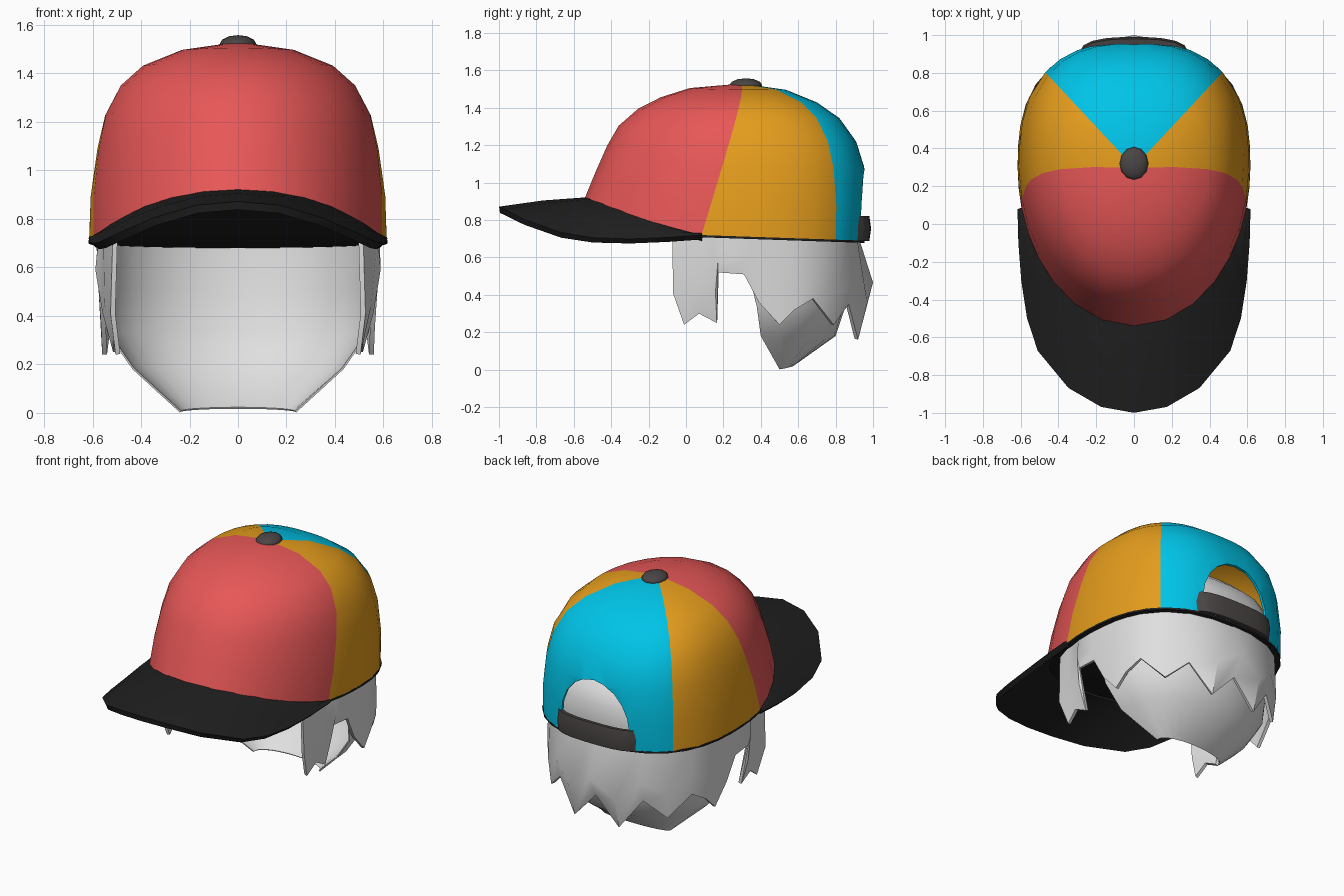
import bpy, bmesh, math
from mathutils import Vector

if "Cube" in bpy.data.objects:
    bpy.data.objects.remove(bpy.data.objects["Cube"])


def material(name, rgb):
    m = bpy.data.materials.new(name)
    m.diffuse_color = (*rgb, 1)
    m.use_nodes = True
    m.node_tree.nodes["Principled BSDF"].inputs["Base Color"].default_value = m.diffuse_color
    return m


RED = material("red", (0.80, 0.095, 0.095))
ORANGE = material("orange", (0.78, 0.335, 0.012))
TEAL = material("teal", (0.0, 0.55, 0.80))
BLACK = material("black", (0.014, 0.014, 0.014))
GREY = material("dark_grey", (0.07, 0.06, 0.06))
WHITE = material("hair_white", (0.74, 0.74, 0.74))

YC, TOP = 0.3, 1.53          # crown axis and height
LEVELS = [0, .22, .46, .63, .78, .88, .96, 1]
WIDTH = [.615, .608, .580, .548, .484, .392, .23, 0]
FRONT = [.84, .785, .72, .66, .555, .435, .28, 0]
BACK = [.652, .663, .655, .61, .52, .40, .235, 0]


def lerp_table(t, xs, ys):
    for i in range(len(xs) - 1):
        if t <= xs[i + 1]:
            f = (t - xs[i]) / (xs[i + 1] - xs[i])
            return ys[i] + (ys[i + 1] - ys[i]) * max(f, 0)
    return ys[-1]


def rim_z(y):
    return lerp_table(y, [-.54, -.22, .08, .95], [.92, .80, .72, .69])


def ring_point(deg, level=0, scale=1.0, z=None, z_scale=1.0):
    """Point on the crown; deg is measured from the front around the axis."""
    a = math.radians(deg)
    dx, dy = math.sin(a), -math.cos(a)
    lengths, n = (FRONT, 2.0) if dy < 0 else (BACK, 2.6)

    def radius(i):
        if WIDTH[i] == 0:
            return 0
        return (abs(dx / WIDTH[i]) ** n + abs(dy / lengths[i]) ** n) ** (-1 / n)
    z0 = rim_z(YC + dy * radius(0))
    r = radius(level) * scale
    if z is None:
        z = z0 + (TOP - z0) * LEVELS[level] * z_scale
    return Vector((dx * r, YC + dy * r, z))


def finish(ob, angle=40):
    """Apply the modifiers, then smooth all but the sharp edges."""
    bpy.ops.object.select_all(action='DESELECT')
    bpy.context.view_layer.objects.active = ob
    ob.select_set(True)
    bpy.ops.object.convert(target='MESH')
    bpy.ops.object.shade_smooth_by_angle(angle=math.radians(angle))
    return ob


def loft(name, rows, mats, closed=False, rule=None, thick=0, offset=-1, cutter=None, angle=40):
    """Skin a list of equal-length rows; rule(column) gives the material slot."""
    bm = bmesh.new()
    vs = [[bm.verts.new(p) for p in row] for row in rows]
    n = len(rows[0])
    for lo, hi in zip(vs, vs[1:]):
        for j in range(n if closed else n - 1):
            k = (j + 1) % n
            f = bm.faces.new((lo[j], lo[k], hi[k], hi[j]))
            f.material_index = rule(j) if rule else 0
    bmesh.ops.remove_doubles(bm, verts=bm.verts, dist=0.0005)
    bmesh.ops.recalc_face_normals(bm, faces=bm.faces)
    me = bpy.data.meshes.new(name)
    bm.to_mesh(me)
    bm.free()
    for m in mats:
        me.materials.append(m)
    ob = bpy.data.objects.new(name, me)
    bpy.context.collection.objects.link(ob)
    if thick:
        s = ob.modifiers.new("thickness", 'SOLIDIFY')
        s.thickness, s.offset = thick, offset
    if cutter:
        b = ob.modifiers.new("opening", 'BOOLEAN')
        b.object, b.operation, b.solver = cutter, 'DIFFERENCE', 'EXACT'
    return finish(ob, angle)


def mirrored(half):
    """Half row starting on the centre line -> full row from left to right."""
    return [Vector((-p[0], p[1], p[2])) for p in reversed(half[1:])] + [Vector(p) for p in half]


# Crown: columns follow the panel seams (front seam leans back with height)
NF, NS, NB = 6, 5, 5


def crown_angles(h):
    seam, back = 70 + 21 * h, 137
    half = [seam * i / NF for i in range(NF)]
    half += [seam + (back - seam) * i / NS for i in range(NS)]
    half += [back + (180 - back) * i / NB for i in range(NB + 1)]
    return half + [360 - a for a in reversed(half[1:-1])]


def panel(j):
    total = 2 * (NF + NS + NB)
    j = min(j, total - 1 - j)
    return 1 if j < NF else 2 if j < NF + NS else 0


# Cutter for the arched opening at the back
bpy.ops.mesh.primitive_cylinder_add(vertices=20, radius=1, depth=0.7,
                                    location=(0, 1.0, 0.80), rotation=(math.pi / 2, 0, 0))
cutter = bpy.context.object
cutter.name = "opening_cutter"
cutter.scale = (0.245, 0.29, 1)
cutter.hide_render = True
cutter.data.materials.append(TEAL)

rows = [[ring_point(a, i) for a in crown_angles(h)] for i, h in enumerate(LEVELS)]
loft("crown", rows, [TEAL, RED, ORANGE], True, panel, 0.018, -1, cutter)
bpy.data.objects.remove(cutter)

# Underside and rim of the crown
half = [ring_point(a, 0, 1.002) - Vector((0, 0, .006)) for a in range(0, 181, 10)]
loft("crown_underside", [half, [Vector((-p.x, p.y, p.z)) for p in half]], [BLACK], thick=0.012, offset=0)

# Visor
outer = [(0, -.997, .855), (.17, -.966, .84), (.34, -.866, .79), (.50, -.67, .72),
         (.555, -.5, .693), (.585, -.3, .687), (.60, -.1, .695), (.605, .08, .708)]
inner = [ring_point(10 * i, 0, .985) - Vector((0, 0, .015)) for i in range(8)]
middle = [(Vector(a) + b) / 2 + Vector((0, 0, .008)) for a, b in zip(outer, inner)]
loft("visor", [mirrored(r) for r in (outer, middle, inner)], [BLACK], thick=0.034, offset=0)

# Strap across the opening, its ends tucked inside the crown
half = [(180, 1.03), (174, 1.03), (168, 1.03), (162, 1.025), (158, 1.01), (153, .945), (146, .94)]
angles = [(360 - a, s) for a, s in reversed(half[1:])] + half
strap = [[ring_point(a, 0, s + bulge, z) for a, s in angles]
         for bulge, z in ((-.01, .69), (.005, .755), (-.01, .82))]
loft("strap", strap, [GREY], thick=0.03, offset=0)

# Button on top
bpy.ops.mesh.primitive_uv_sphere_add(segments=12, ring_count=6, radius=1, location=(0, .32, 1.52))
button = bpy.context.object
button.name = "button"
button.scale = (.076, .088, .038)
button.data.materials.append(GREY)
finish(button)

# Hair under the crown, seen through the opening
rows = [[ring_point(a, i, .93, z_scale=.58) for a in range(0, 360, 12)] for i in range(len(LEVELS))]
loft("hair_top", rows, [WHITE], True)

# Outer hair layer: sideburns and a jagged hem, from the centre back to the front
hem = [(0, .93, .33), (.16, .92, .16), (.30, .87, .35), (.42, .79, .24),
       (.52, .68, .38), (.55, .58, .32), (.56, .50, .24), (.565, .39, .36), (.575, .31, .51),
       (.57, .172, .52), (.515, .165, .25), (.515, .07, .30), (.505, -.01, .24)]
top, mid = [], []
for p in hem:
    p = Vector(p)
    front = -.055 if p.y < 0 else 0
    t = ring_point(math.degrees(math.atan2(p.x, YC - p.y - front)), 0, .95, .72)
    back = max(0, (p.y - .45) / .48)
    m = (t + p) / 2 + Vector((p.x * .02, .075 * (1 - p.x / .6), 0)) * back
    if p.y < .2:
        m += Vector((.015, front * .5, 0))
    m.z = t.z + (p.z - t.z) * .65
    top.append(t)
    mid.append(m)
loft("outer_hair", [mirrored(r) for r in (top, mid, hem)], [WHITE], thick=0.02)

# Neck hair tapering to the nape: centre y, half width, depth, z
neck = []
for cy, a, b, z in ((.30, .57, .60, .72), (.34, .56, .55, .50), (.38, .54, .47, .33),
                    (.40, .435, .40, .18), (.50, .24, .07, .002)):
    neck.append([(a * math.cos(t), cy + b * math.sin(t) ** .85 if 0 < i < 14 else cy,
                  z + (.015 * math.sin(t) if z < .1 else 0))
                 for i in range(15) for t in [math.pi * i / 14]])
loft("neck_hair", neck, [WHITE], thick=0.008, angle=60)
